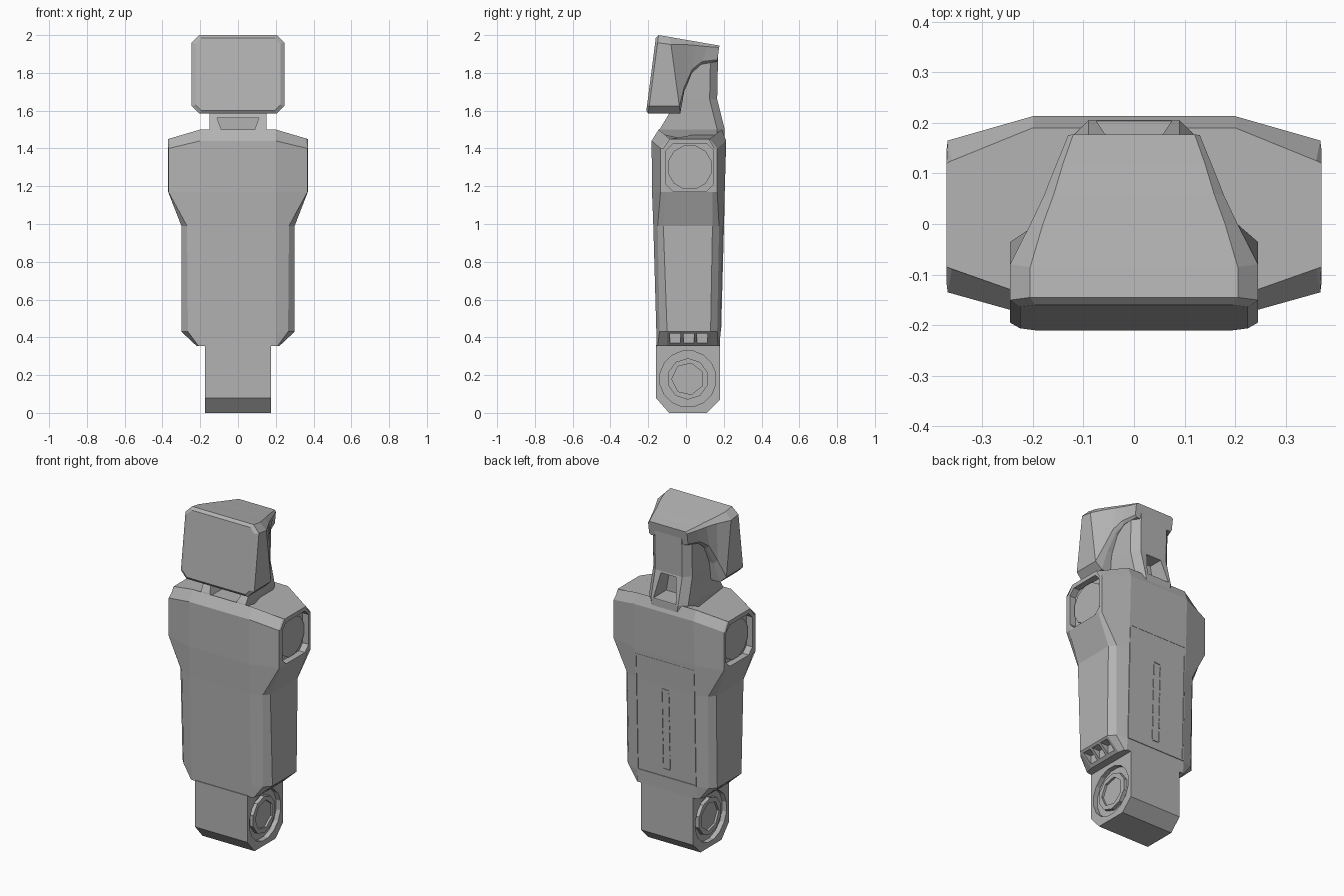
import bpy
import bmesh
import math
from mathutils import Vector

start = bpy.data.objects.get("Cube")
if start:
    bpy.data.objects.remove(start)

grey = bpy.data.materials.new("plain grey")
grey.use_nodes = True
tone = (0.45, 0.45, 0.45, 1)
grey.diffuse_color = tone
grey.node_tree.nodes["Principled BSDF"].inputs["Base Color"].default_value = tone


def finish(name, bm):
    bmesh.ops.recalc_face_normals(bm, faces=bm.faces)
    mesh = bpy.data.meshes.new(name)
    bm.to_mesh(mesh)
    bm.free()
    mesh.materials.append(grey)
    obj = bpy.data.objects.new(name, mesh)
    bpy.context.collection.objects.link(obj)
    return obj


def loft(name, rings):
    """Skin a row of closed rings and cap both ends."""
    bm = bmesh.new()
    loops = [[bm.verts.new(p) for p in ring] for ring in rings]
    for a, b in zip(loops, loops[1:]):
        for i in range(len(a)):
            j = (i + 1) % len(a)
            bm.faces.new((a[i], a[j], b[j], b[i]))
    bm.faces.new(loops[0])
    bm.faces.new(loops[-1])
    return finish(name, bm)


def chamfered(w, h, c):
    """Outline of a rectangle with cut corners."""
    return [(w, c - h), (w, h - c), (w - c, h), (c - w, h),
            (-w, h - c), (-w, c - h), (c - w, -h), (w - c, -h)]


def circle(r, sides):
    turn = 2 * math.pi / sides
    return [(r * math.cos(turn * (i + 0.5)), r * math.sin(turn * (i + 0.5)))
            for i in range(sides)]


def across(name, outline, y, z, x0, x1):
    """Extrude a y-z outline sideways."""
    return loft(name, [[(x, y + u, z + v) for u, v in outline] for x in (x0, x1)])


def box(name, low, high):
    (a, b, c), (d, e, f) = low, high
    return loft(name, [[(a, b, z), (d, b, z), (d, e, z), (a, e, z)] for z in (c, f)])


def cut(target, cutter):
    mod = target.modifiers.new("cut", "BOOLEAN")
    mod.operation = "DIFFERENCE"
    mod.solver = "EXACT"
    mod.object = cutter
    cutter.hide_render = True
    cutter.hide_viewport = True
    cutter.display_type = "WIRE"


# Torso: stacked rings, each given as centre, edge and side points
def torso_ring(zc, zs, xc, front, back, xe, fe, be, xs, fs, bs):
    half = [(xc, front, zc), (xe, fe, zs), (xs, fs, zs),
            (xs, bs, zs), (xe, be, zs), (xc, back, zc)]
    return half + [(-x, y, z) for x, y, z in reversed(half)]


torso = loft("torso", [torso_ring(*level) for level in (
    (.355, .355, .2, -.155, .18, .21, -.15, .17, .22, -.1, .13),
    (.43, .43, .2, -.157, .182, .265, -.14, .165, .3, -.1, .13),
    (.99, .99, .2, -.173, .197, .27, -.15, .175, .3, -.12, .14),
    (1.17, 1.17, .2, -.18, .205, .368, -.135, .165, .37, -.11, .14),
    (1.44, 1.4, .2, -.182, .213, .368, -.135, .165, .37, -.12, .15),
    (1.5, 1.45, .2, -.145, .19, .36, -.09, .125, .37, -.085, .12),
)])

hip_shape = [(-.16, .36), (-.16, .08), (-.09, 0), (.11, 0), (.18, .07), (.18, .36)]
hip = across("hip_block", hip_shape, 0, 0, -.174, .174)

for side, s in (("left", 1), ("right", -1)):
    # Shoulder socket with its joint disc
    cut(torso, across(side + "_socket_cutter", chamfered(.125, .125, .035),
                      .02, 1.3, s * .33, s * .5))
    across(side + "_shoulder_disc", circle(.12, 12), .02, 1.3, s * .3, s * .345)
    # Pockets between the ribs under the side panel
    for i in range(3):
        y = -.085 + i * .072
        cut(torso, box(side + "_rib_cutter", (s * .235, y, .3), (s * .29, y + .055, .42)))
    # Hip joint rings
    cut(hip, across(side + "_hip_cutter", circle(.15, 16), .01, .18, s * .145, s * .3))
    disc = across(side + "_hip_disc", circle(.11, 10), .01, .18, s * .13, s * .168)
    cut(disc, across(side + "_hip_dish_cutter", circle(.085, 7), .01, .18,
                     s * .155, s * .3))


# Back access panel: thin frame and dashed centre slot following the back slope
def back_y(z):
    return .182 + (z - .43) * .027


def back_strip(name, x0, x1, z0, z1):
    loft(name, [[(x, back_y(z) + d, z) for x, d in
                 ((x0, -.01), (x1, -.01), (x1, .004), (x0, .004))] for z in (z0, z1)])


for s in (-1, 1):
    back_strip("back_panel_edge", s * .19, s * .197, .43, 1.14)
    for i in range(6):
        z = .49 + i * .08
        back_strip("back_slot_dash", s * .02, s * .025, z, z + .06)
for z in (.43, 1.133):
    back_strip("back_panel_end", -.19, .19, z, z + .007)
for z in (.48, .965):
    back_strip("back_slot_end", -.02, .02, z, z + .005)


# Head shell: cut-cornered sections from the face to the back of the skull
def head_ring(low_y, low_z, top_y, top_z, w, c):
    ring = []
    mid, h = (low_z + top_z) / 2, (top_z - low_z) / 2
    for x, v in chamfered(w, h, c):
        t = (v + h) / (2 * h)
        ring.append((x, low_y + (top_y - low_y) * t, mid + v))
    return ring


loft("head_shell", [head_ring(*section) for section in (
    (-.21, 1.6, -.16, 1.985, .225, .03),
    (-.2, 1.585, -.145, 2, .245, .04),
    (-.03, 1.585, -.085, 1.99, .245, .04),
    (-.01, 1.7, 0, 1.975, .205, .025),
    (.03, 1.8, .06, 1.965, .178, .02),
    (.08, 1.845, .12, 1.954, .155, .015),
    (.165, 1.86, .177, 1.945, .13, .01),
)])


# Neck: column rising into the skull, flared at its base
def neck_ring(z, front, back, wf, wb):
    return [(-wf, front, z), (wf, front, z), (wb, back - .04, z),
            (wb - .04, back, z), (.04 - wb, back, z), (-wb, back - .04, z)]


neck = loft("neck", [neck_ring(*level) for level in (
    (1.44, -.14, .205, .12, .12),
    (1.5, -.14, .205, .15, .13),
    (1.6, -.08, .18, .15, .13),
    (1.66, -.03, .165, .15, .13),
    (1.9, -.03, .17, .15, .13),
)])

# Openings at the front and back of the neck
opening = [(-.085, 1.49), (.085, 1.49), (.11, 1.56), (-.11, 1.56)]
cut(neck, loft("neck_front_cutter", [[(x, y, z) for x, z in opening]
                                     for y in (-.3, -.03)]))
notch = [(-.075, 1.505), (.075, 1.505), (.05, 1.65), (-.05, 1.65)]
cut(neck, loft("neck_back_cutter", [[(x, y, z) for x, z in notch]
                                    for y in (.08, .3)]))
